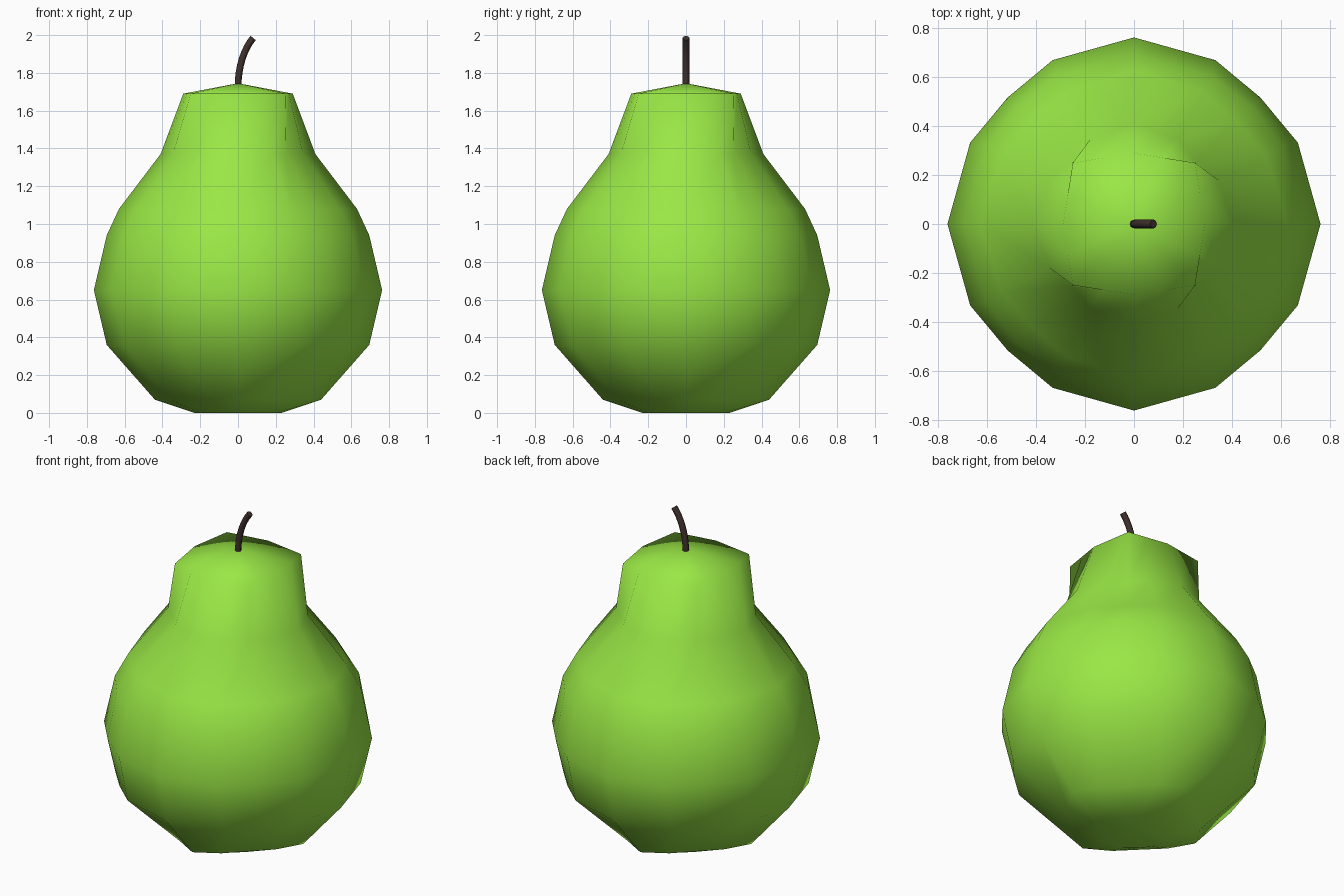
import bpy, bmesh
from mathutils import Vector

if "Cube" in bpy.data.objects:
    bpy.data.objects.remove(bpy.data.objects["Cube"])


def material(name, color):
    m = bpy.data.materials.new(name)
    m.diffuse_color = (*color, 1)
    m.use_nodes = True
    m.node_tree.nodes["Principled BSDF"].inputs["Base Color"].default_value = m.diffuse_color
    return m


def add_object(name, bm, mat):
    bmesh.ops.recalc_face_normals(bm, faces=bm.faces)
    mesh = bpy.data.meshes.new(name)
    bm.to_mesh(mesh)
    bm.free()
    for p in mesh.polygons:
        p.use_smooth = True
    mesh.materials.append(mat)
    ob = bpy.data.objects.new(name, mesh)
    bpy.context.collection.objects.link(ob)
    return ob


def bridge(bm, lower, upper):
    n = len(lower)
    for i in range(n):
        j = (i + 1) % n
        bm.faces.new((lower[i], lower[j], upper[j], upper[i]))


def fan(bm, ring, z):
    tip = bm.verts.new((0, 0, z))
    for i in range(len(ring)):
        bm.faces.new((ring[i], ring[(i + 1) % len(ring)], tip))


# Pear body: 16-sided rings, each given as height, radius on the axes,
# in-between point and diagonal point of one quarter
RINGS = [
    (0.00, 0.23, 0.20, 0.09, 0.15),
    (0.07, 0.44, 0.36, 0.14, 0.25),
    (0.36, 0.695, 0.60, 0.325, 0.47),
    (0.65, 0.763, 0.67, 0.333, 0.517),
    (0.94, 0.695, 0.605, 0.32, 0.48),
    (1.08, 0.63, 0.54, 0.28, 0.42),
    (1.37, 0.41, 0.345, 0.18, 0.255),
    (1.69, 0.29, 0.27, 0.125, 0.25),
]
bm = bmesh.new()
rings = []
for z, r, a, b, d in RINGS:
    quarter = [(r, 0), (a, b), (d, d), (b, a)]
    ring = []
    for _ in range(4):
        ring += [bm.verts.new((x, y, z)) for x, y in quarter]
        quarter = [(-y, x) for x, y in quarter]
    rings.append(ring)
for lower, upper in zip(rings, rings[1:]):
    bridge(bm, lower, upper)
fan(bm, rings[0], 0.0)
fan(bm, rings[-1], 1.745)
add_object("pear_body", bm, material("green_skin", (0.32, 0.8, 0.06)))

# Stem: thin tube bending towards +x
curve = bpy.data.curves.new("stem", "CURVE")
curve.dimensions = "3D"
curve.bevel_depth = 0.018
curve.bevel_resolution = 2
curve.use_fill_caps = True
curve.resolution_u = 8
spline = curve.splines.new("BEZIER")
spline.bezier_points.add(1)
path = [((0, 0, 1.72), (0, 0, 1.84)), ((0.08, 0, 1.985), (0.125, 0, 2.04))]
for p, (co, right) in zip(spline.bezier_points, path):
    p.co = co
    p.handle_right = right
    p.handle_left = 2 * Vector(co) - Vector(right)
stem = bpy.data.objects.new("stem", curve)
bpy.context.collection.objects.link(stem)
curve.materials.append(material("brown_stem", (0.05, 0.03, 0.025)))
